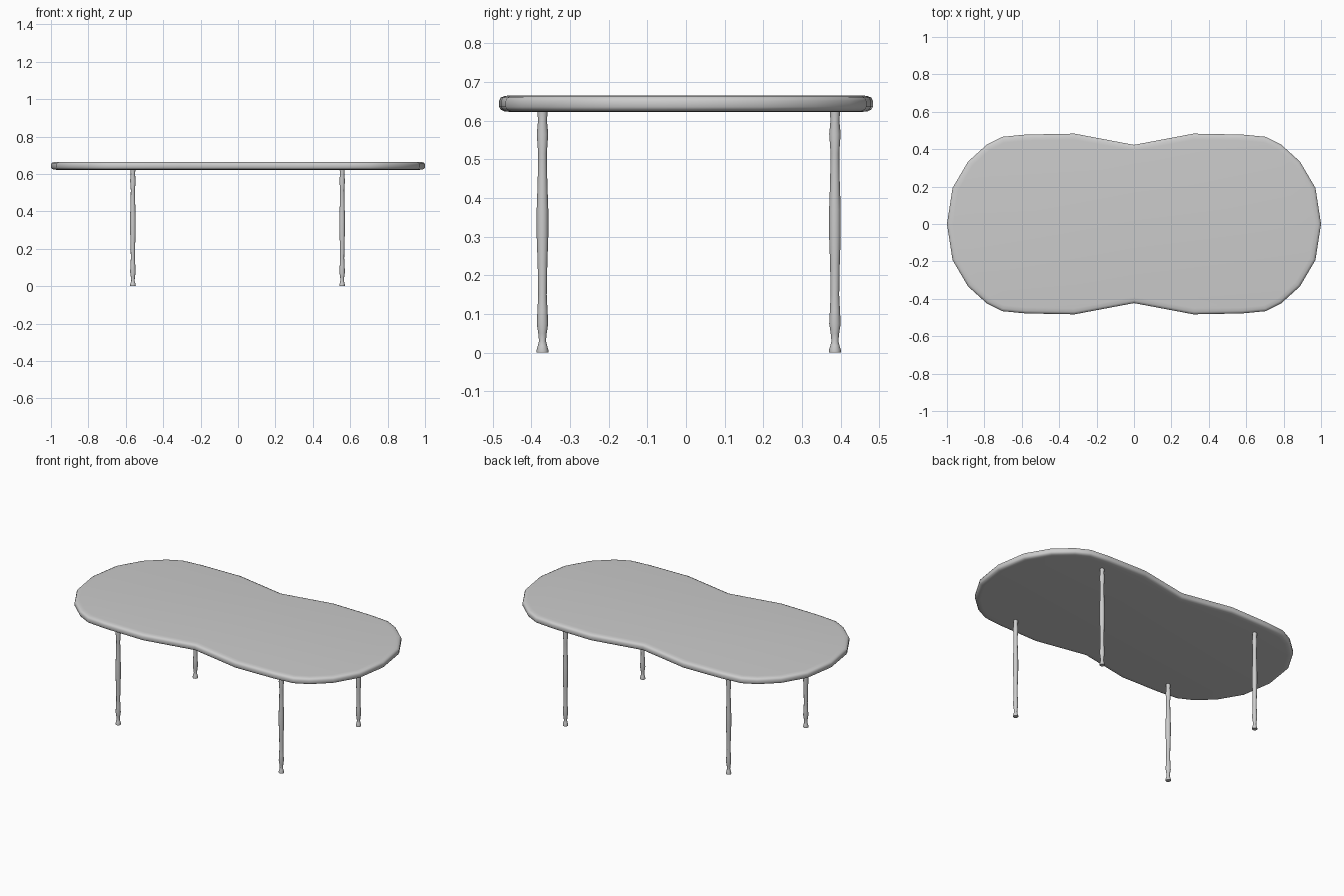
import bpy, bmesh
from math import cos, sin, pi
from mathutils import Vector

if "Cube" in bpy.data.objects:
    bpy.data.objects.remove(bpy.data.objects["Cube"])


def finish(name, bm, angle):
    bmesh.ops.recalc_face_normals(bm, faces=bm.faces)
    me = bpy.data.meshes.new(name)
    bm.to_mesh(me)
    bm.free()
    ob = bpy.data.objects.new(name, me)
    bpy.context.collection.objects.link(ob)
    bpy.ops.object.select_all(action='DESELECT')
    ob.select_set(True)
    bpy.context.view_layer.objects.active = ob
    bpy.ops.object.shade_smooth_by_angle(angle=angle)
    return ob


def loft(rings):
    # skin a stack of closed rings and cap both ends
    bm = bmesh.new()
    rows = [[bm.verts.new(p) for p in r] for r in rings]
    n = len(rows[0])
    for a, b in zip(rows, rows[1:]):
        for i in range(n):
            j = (i + 1) % n
            bm.faces.new((a[i], a[j], b[j], b[i]))
    bm.faces.new(rows[0][::-1])
    bm.faces.new(rows[-1])
    return bm


# tabletop: peanut outline, one quarter mirrored twice
quarter = [(1, 0), (.97, .193), (.887, .334), (.787, .424), (.705, .466),
           (.58, .478), (.318, .483), (0, .423)]
half = quarter + [(-x, y) for x, y in quarter[-2::-1]]
outline = [Vector(p) for p in half + [(x, -y) for x, y in half[-2:0:-1]]]


def inset(pts, d):
    out = []
    for i, p in enumerate(pts):
        t1 = (p - pts[i - 1]).normalized()
        t2 = (pts[(i + 1) % len(pts)] - p).normalized()
        n1, n2 = Vector((-t1.y, t1.x)), Vector((-t2.y, t2.x))
        out.append(p + (n1 + n2) * d / (1 + n1.dot(n2)))
    return out


# rounded edge profile: inset, height
edge = [(.032, .622), (.014, .6235), (.004, .628), (0, .635), (0, .651),
        (.004, .659), (.014, .6635), (.032, .665)]
finish("tabletop", loft([[(p.x, p.y, z) for p in inset(outline, d)]
                         for d, z in edge]), .7)

# turned legs: radius, height
turning = [(.015, 0), (.0155, .006), (.012, .018), (.009, .03), (.011, .05), (.0148, .075),
           (.013, .11), (.011, .15), (.0125, .23), (.015, .3), (.015, .37),
           (.0125, .44), (.0112, .515), (.0148, .565), (.0115, .6), (.0135, .624)]
sides = 12
for side, x in (("left", -.562), ("right", .557)):
    for end, y in (("front", -.371), ("back", .385)):
        rings = [[(x + r * cos(2 * pi * i / sides), y + r * sin(2 * pi * i / sides), z)
                  for i in range(sides)] for r, z in turning]
        finish(f"{end}_{side}_leg", loft(rings), .7)
